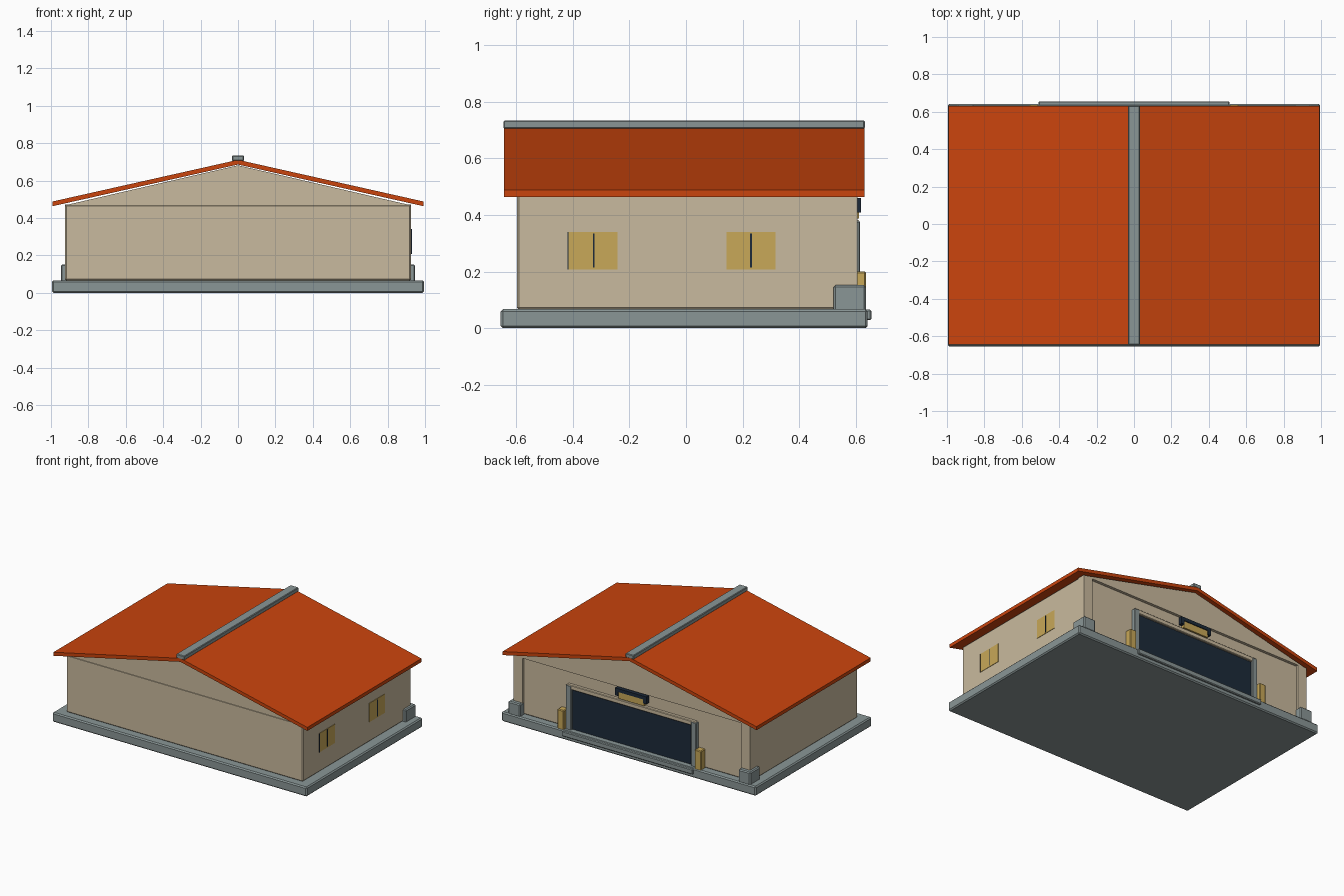
import bpy, bmesh

if "Cube" in bpy.data.objects:
    bpy.data.objects.remove(bpy.data.objects["Cube"])

def mat(name, r, g, b):
    m = bpy.data.materials.new(name)
    m.diffuse_color = (r, g, b, 1)
    m.use_nodes = True
    m.node_tree.nodes["Principled BSDF"].inputs["Base Color"].default_value = m.diffuse_color
    return m

ORANGE = mat("roof_orange", 0.591, 0.058, 0.004)
TAN = mat("wall_tan", 0.584, 0.491, 0.342)
GREY = mat("concrete_grey", 0.254, 0.305, 0.305)
GOLD = mat("window_gold", 0.578, 0.392, 0.098)
DARK = mat("dark_blue", 0.012, 0.023, 0.042)

def finish(name, bm, material, bevel=0):
    bmesh.ops.recalc_face_normals(bm, faces=bm.faces)
    me = bpy.data.meshes.new(name)
    bm.to_mesh(me)
    bm.free()
    me.materials.append(material)
    ob = bpy.data.objects.new(name, me)
    bpy.context.collection.objects.link(ob)
    if bevel:
        mod = ob.modifiers.new("bevel", 'BEVEL')
        mod.width = bevel
        mod.segments = 1
    return ob

def box(name, x, y, z, material, bevel=0):
    """Box from (min, max) ranges on each axis."""
    bm = bmesh.new()
    bmesh.ops.create_cube(bm, size=1)
    for v in bm.verts:
        v.co = [r[0] if c < 0 else r[1] for c, r in zip(v.co, (x, y, z))]
    return finish(name, bm, material, bevel)

def prism(name, profile, y0, y1, material):
    """Extrude an x/z profile along y."""
    bm = bmesh.new()
    face = bm.faces.new([bm.verts.new((x, y0, z)) for x, z in profile])
    ext = bmesh.ops.extrude_face_region(bm, geom=[face])
    for v in ext["geom"]:
        if isinstance(v, bmesh.types.BMVert):
            v.co.y = y1
    return finish(name, bm, material)

def pair(name, x, y, z, material, bevel=0):
    """Mirrored left and right boxes."""
    box(name + "_right", x, y, z, material, bevel)
    box(name + "_left", (-x[1], -x[0]), y, z, material, bevel)

# foundation and door threshold
box("foundation_slab", (-0.995, 0.995), (-0.655, 0.642), (0, 0.067), GREY, 0.008)
box("door_threshold", (-0.51, 0.51), (0.60, 0.656), (0.028, 0.065), GREY, 0.005)

# walls, back corner pilasters, gable
box("main_walls", (-0.925, 0.925), (-0.598, 0.59), (0.066, 0.472), TAN, 0.007)
pair("corner_pilaster", (0.855, 0.925), (0.55, 0.606), (0.066, 0.472), TAN)
prism("gable", [(-0.925, 0.468), (0.925, 0.468), (0, 0.682)], -0.598, 0.606, TAN)
pair("corner_block", (0.853, 0.947), (0.522, 0.636), (0.06, 0.152), GREY, 0.007)

# roof and ridge cap
prism("roof", [(-0.993, 0.463), (0, 0.686), (0.993, 0.463),
               (0.993, 0.488), (0, 0.711), (-0.993, 0.488)], -0.644, 0.631, ORANGE)
box("ridge_cap", (-0.032, 0.032), (-0.645, 0.632), (0.705, 0.734), GREY, 0.004)

# large back door with frame
box("door_panel", (-0.475, 0.475), (0.585, 0.599), (0.066, 0.352), DARK)
pair("door_post", (0.468, 0.51), (0.58, 0.615), (0.06, 0.378), GREY, 0.004)
box("door_lintel", (-0.505, 0.505), (0.58, 0.613), (0.35, 0.382), TAN, 0.004)

# bollards beside the door
pair("door_bollard", (0.512, 0.562), (0.585, 0.636), (0.06, 0.2), GOLD, 0.005)

# lamp panel above the door
box("lamp_panel", (-0.1, 0.1), (0.585, 0.612), (0.388, 0.44), GOLD)
box("lamp_hood", (-0.122, 0.122), (0.585, 0.618), (0.436, 0.46), DARK)
pair("lamp_bracket", (0.098, 0.122), (0.585, 0.618), (0.408, 0.44), DARK)

# side windows, right wall only
for i, (y0, y1, mid) in enumerate([(-0.418, -0.242, -0.326), (0.143, 0.316, 0.23)]):
    box(f"side_window_{i}", (0.922, 0.928), (y0, y1), (0.207, 0.34), GOLD)
    box(f"window_bar_{i}", (0.924, 0.93), (mid - 0.003, mid + 0.003), (0.215, 0.335), DARK)
box("window_edge", (0.924, 0.93), (-0.419, -0.415), (0.207, 0.34), DARK)
